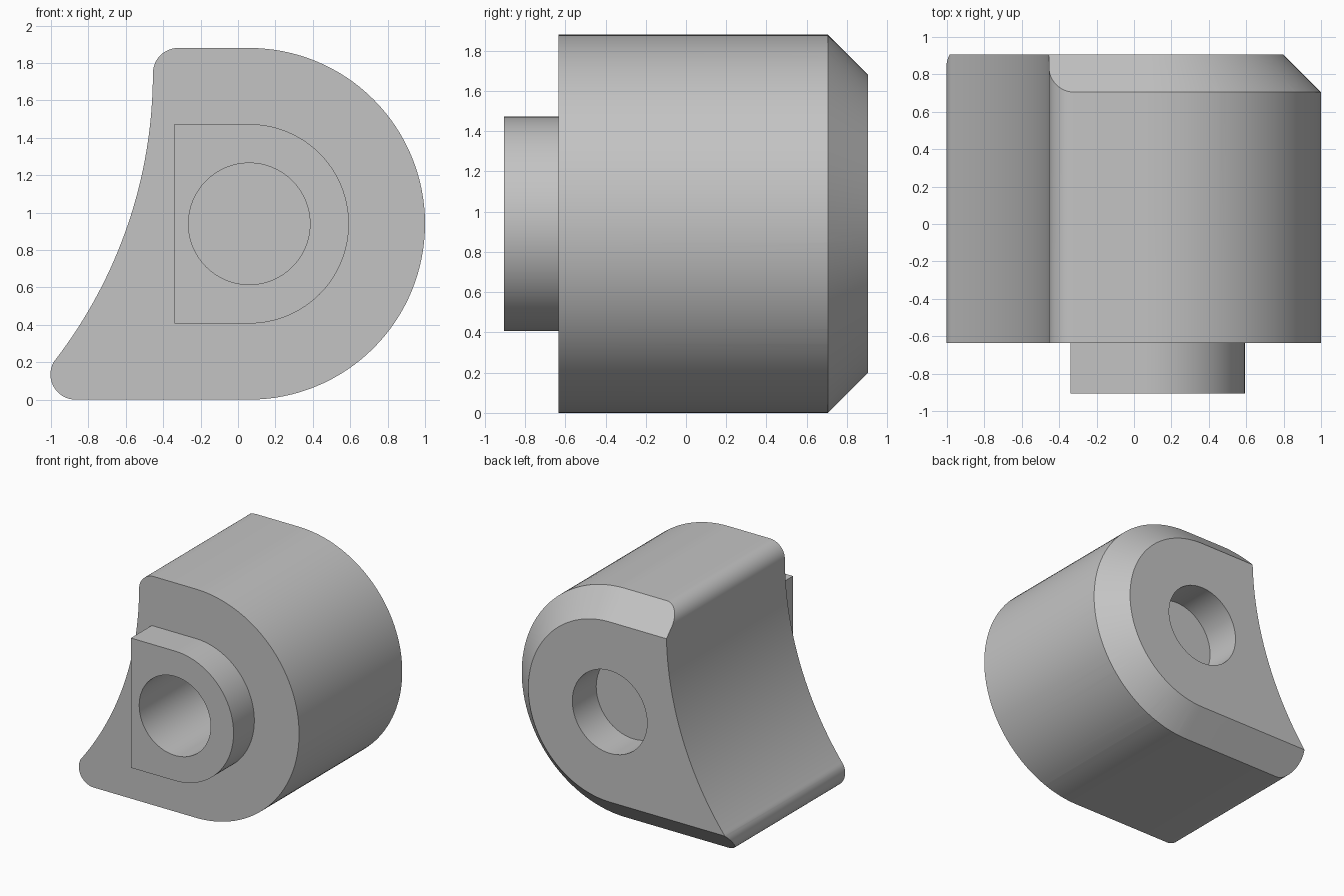
import bpy, bmesh
from math import cos, sin, pi, atan2, hypot

if "Cube" in bpy.data.objects:
    bpy.data.objects.remove(bpy.data.objects["Cube"], do_unlink=True)

CX, CZ, R = 0.06, 0.94, 0.94            # shared axis and outer radius
FRONT, FACE, BACK, BEVEL = -0.905, -0.635, 0.905, 0.2

grey = bpy.data.materials.new("plain grey")
grey.use_nodes = True
grey.diffuse_color = (0.55, 0.55, 0.55, 1)
grey.node_tree.nodes["Principled BSDF"].inputs["Base Color"].default_value = (0.55, 0.55, 0.55, 1)


def arc(cx, cz, r, start, end, steps):
    return [(cx + r * cos(start + (end - start) * i / steps),
             cz + r * sin(start + (end - start) * i / steps)) for i in range(steps + 1)]


def d_shape(r, left):
    """Half round on the right, square on the left."""
    return [(left, CZ - r)] + arc(CX, CZ, r, -pi / 2, pi / 2, 64) + [(left, CZ + r)]


def loft(name, ring_a, y_a, ring_b, y_b):
    """Solid between two matching outlines lying in x-z planes."""
    bm = bmesh.new()
    a = [bm.verts.new((x, y_a, z)) for x, z in ring_a]
    b = [bm.verts.new((x, y_b, z)) for x, z in ring_b]
    n = len(a)
    bm.faces.new(a)
    bm.faces.new(b[::-1])
    for i in range(n):
        bm.faces.new((a[i], b[i], b[(i + 1) % n], a[(i + 1) % n]))
    bmesh.ops.recalc_face_normals(bm, faces=bm.faces)
    mesh = bpy.data.meshes.new(name)
    bm.to_mesh(mesh)
    bm.free()
    mesh.materials.append(grey)
    obj = bpy.data.objects.new(name, mesh)
    bpy.context.collection.objects.link(obj)
    return obj


def combine(obj, other, operation):
    mod = obj.modifiers.new(operation, 'BOOLEAN')
    mod.operation, mod.object, mod.solver = operation, other, 'EXACT'
    bpy.context.view_layer.objects.active = obj
    bpy.ops.object.modifier_apply(modifier=mod.name)
    bpy.data.objects.remove(other, do_unlink=True)


# Body outline: round right side, rounded corners, hollow left side
r = 0.135
top_x, top_z = -0.455, 1.745            # upper end of the hollow
low_x, low_z = -0.975, 0.215            # lower end of the hollow
dx, dz = top_x - low_x, top_z - low_z
hollow_r = (dx * dx + dz * dz) / (2 * dx)
hollow_x = top_x - hollow_r
angle = atan2(low_z - top_z, low_x - hollow_x)
tip_x, tip_z = low_x + r * cos(angle), r
outline = arc(CX, CZ, R, -pi / 2, pi / 2, 64)
outline += arc(top_x + r, top_z, r, pi / 2, pi, 12)
outline += arc(hollow_x, top_z, hollow_r, 0, angle, 32)[1:]
outline += arc(tip_x, tip_z, r, pi + angle, 3 * pi / 2, 16)[1:]
body = loft("body", outline, FACE, outline, BACK)

# Back bevel along the top, round side and bottom
combine(body, loft("bevel_cutter", d_shape(R - BEVEL + 1.9, -2), BACK - 1.9,
                   d_shape(R - BEVEL - 0.2, -2), BACK + 0.2), 'INTERSECT')

# Raised front boss
boss_outline = d_shape(0.533, -0.34)
combine(body, loft("boss", boss_outline, FRONT, boss_outline, FACE + 0.1), 'UNION')

# Blind bores at the front and back
for radius, y_a, y_b in ((0.325, FRONT - 0.1, 0.4), (0.34, 0.595, BACK + 0.1)):
    circle = arc(CX, CZ, radius, 0, 2 * pi, 64)[:-1]
    combine(body, loft("bore_cutter", circle, y_a, circle, y_b), 'DIFFERENCE')

bpy.ops.object.select_all(action='DESELECT')
body.select_set(True)
bpy.context.view_layer.objects.active = body
bpy.ops.object.shade_smooth_by_angle(angle=pi / 7)
